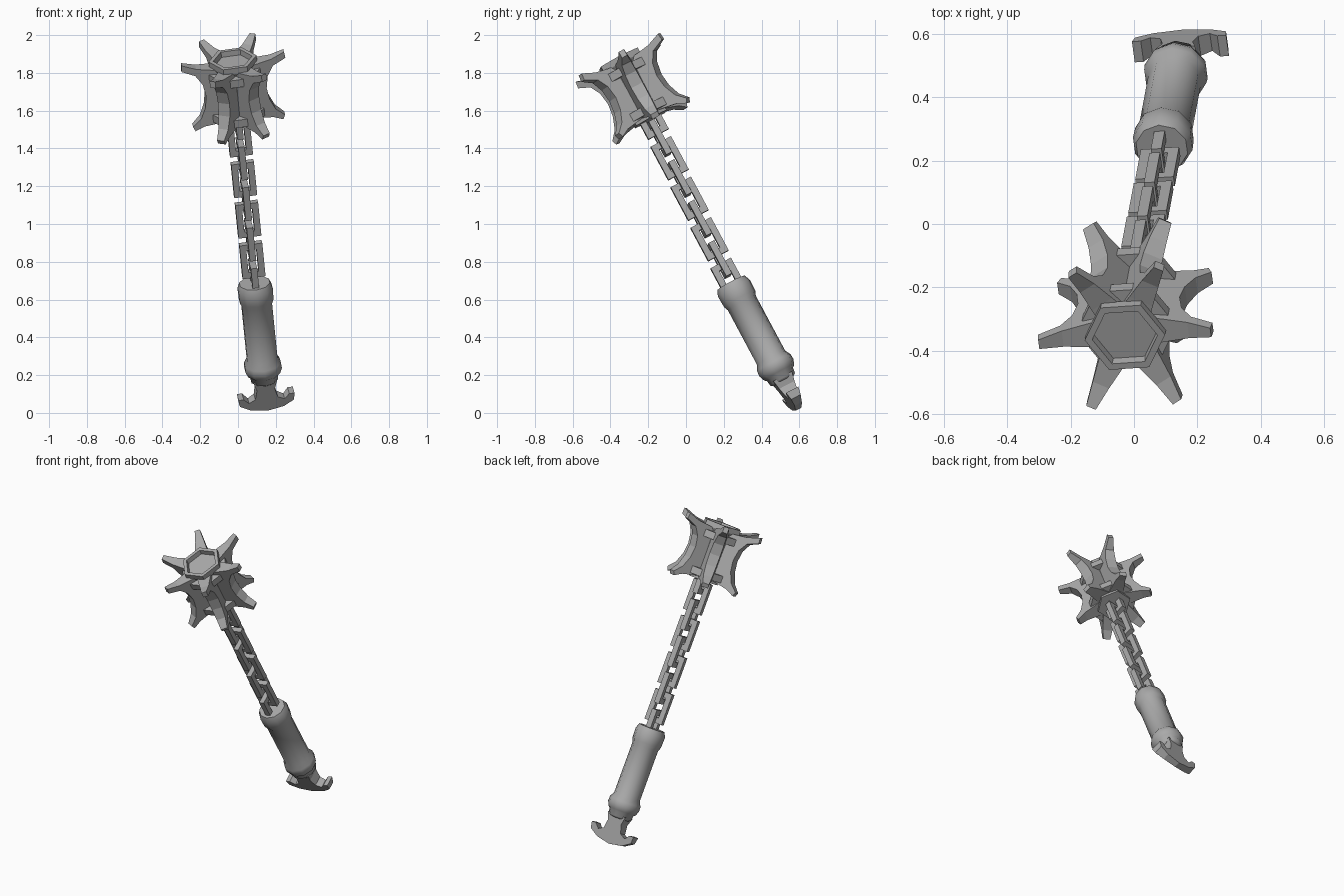
import bpy, bmesh
from math import cos, sin, pi, radians
from mathutils import Vector, Matrix

cube = bpy.data.objects.get("Cube")
if cube:
    bpy.data.objects.remove(cube, do_unlink=True)

steel = bpy.data.materials.new("grey_steel")
steel.use_nodes = True
GREY = (0.4, 0.4, 0.4, 1)
steel.diffuse_color = GREY
steel.node_tree.nodes["Principled BSDF"].inputs["Base Color"].default_value = GREY

# Leaning frame shared by every part: local z runs from pommel to head
axis = Vector((-0.1, -0.535, 1)).normalized()
side = Vector((1, 0.14, 0))
side = (side - axis * side.dot(axis)).normalized()
back = axis.cross(side)
FRAME = Matrix((side, back, axis)).transposed().to_4x4()
FRAME.translation = (0.13, 0.465, 0.265)
HEAD = FRAME @ Matrix.Translation((0.005, 0.034, 0))


def finish(bm, name, frame, smooth=False):
    bmesh.ops.recalc_face_normals(bm, faces=bm.faces)
    bm.transform(frame)
    mesh = bpy.data.meshes.new(name)
    bm.to_mesh(mesh)
    bm.free()
    obj = bpy.data.objects.new(name, mesh)
    bpy.context.collection.objects.link(obj)
    mesh.materials.append(steel)
    if smooth:
        bpy.ops.object.select_all(action='DESELECT')
        obj.select_set(True)
        bpy.context.view_layer.objects.active = obj
        bpy.ops.object.shade_smooth_by_angle(angle=radians(50))
    return obj


def lathe(name, profile, sides, frame, turn=0.0, smooth=False):
    """Rings of (radius, height) joined up and capped at both ends."""
    bm = bmesh.new()
    rings = []
    for r, h in profile:
        angles = [turn + 2 * pi * i / sides for i in range(sides)]
        rings.append([bm.verts.new((r * cos(a), r * sin(a), h)) for a in angles])
    for low, high in zip(rings, rings[1:]):
        for i in range(sides):
            j = (i + 1) % sides
            bm.faces.new((low[i], low[j], high[j], high[i]))
    bm.faces.new(rings[0])
    bm.faces.new(rings[-1])
    return finish(bm, name, frame, smooth)


def slab(name, outline, half_thickness, frame):
    """Upright plate in local xz whose thickness follows a rule."""
    bm = bmesh.new()
    front = [bm.verts.new((x, -half_thickness(x, z), z)) for x, z in outline]
    rear = [bm.verts.new((x, half_thickness(x, z), z)) for x, z in outline]
    bm.faces.new(front)
    bm.faces.new(rear)
    for i in range(len(outline)):
        j = (i + 1) % len(outline)
        bm.faces.new((front[i], front[j], rear[j], rear[i]))
    return finish(bm, name, frame)


def box(name, size, frame):
    bm = bmesh.new()
    bmesh.ops.create_cube(bm, size=1, matrix=Matrix.Diagonal((*size, 1)))
    return finish(bm, name, frame)


def chain_link(name, width, length, bar, frame):
    """Rectangular open frame in local xz."""
    bm = bmesh.new()
    loops = []
    for inset, y in ((0, -1), (0, 1), (bar, 1), (bar, -1)):
        w, h = width / 2 - inset, length / 2 - inset
        loops.append([bm.verts.new((x, y * bar / 2, z))
                      for x, z in ((-w, -h), (w, -h), (w, h), (-w, h))])
    for a, b in zip(loops, loops[1:] + loops[:1]):
        for i in range(4):
            j = (i + 1) % 4
            bm.faces.new((a[i], a[j], b[j], b[i]))
    return finish(bm, name, frame)


def spin(angle):
    return Matrix.Rotation(angle, 4, 'Z')


# Grip with a collar at each end
lathe("handle", [(0.06, -0.11), (0.074, -0.1), (0.078, -0.07), (0.09, -0.06),
                 (0.102, -0.03), (0.1, 0.0), (0.084, 0.03), (0.084, 0.36),
                 (0.094, 0.385), (0.096, 0.45), (0.083, 0.482)],
      10, FRAME, pi / 10, True)

# Flared pommel blade with two upturned horns
half = [(0.062, -0.09), (0.048, -0.14), (0.06, -0.195), (0.095, -0.215),
        (0.122, -0.185), (0.15, -0.185), (0.145, -0.228), (0.09, -0.262)]
outline = half + [(0, -0.279)] + [(-x, z) for x, z in reversed(half)]
slab("pommel_blade", outline, lambda x, z: 0.018 + (z + 0.28) * 0.2, FRAME)

# Chain of alternating links
for k in range(9):
    place = Matrix.Translation((0, 0.004 * k, 0.5 + 0.12 * k))
    turn = spin(pi / 2 if k % 2 == 0 else 0)
    chain_link(f"chain_link_{k + 1}", 0.122, 0.2, 0.034, FRAME @ place @ turn)

# Hexagonal head core with a rimmed recess on top
lathe("head_core", [(0.105, 1.45), (0.108, 1.62), (0.112, 1.76), (0.128, 1.78),
                    (0.128, 1.815), (0.104, 1.815), (0.1, 1.785)], 6, HEAD)

# Spiked flanges on the corners, bands on the flats between them
flange = [(0.07, 1.47), (0.12, 1.462), (0.185, 1.45), (0.235, 1.425),
          (0.246, 1.45), (0.2, 1.495), (0.172, 1.56), (0.162, 1.63),
          (0.174, 1.7), (0.208, 1.755), (0.278, 1.785), (0.274, 1.822),
          (0.2, 1.795), (0.125, 1.785), (0.07, 1.78)]
for k in range(6):
    corner = HEAD @ spin(k * pi / 3)
    slab(f"flange_{k + 1}", flange, lambda r, z: 0.06 - 0.16 * r, corner)
    flat = HEAD @ spin((k + 0.5) * pi / 3)
    for label, height in (("lower", 1.495), ("upper", 1.735)):
        box(f"{label}_band_{k + 1}", (0.05, 0.11, 0.045),
            flat @ Matrix.Translation((0.113, 0, height)))
